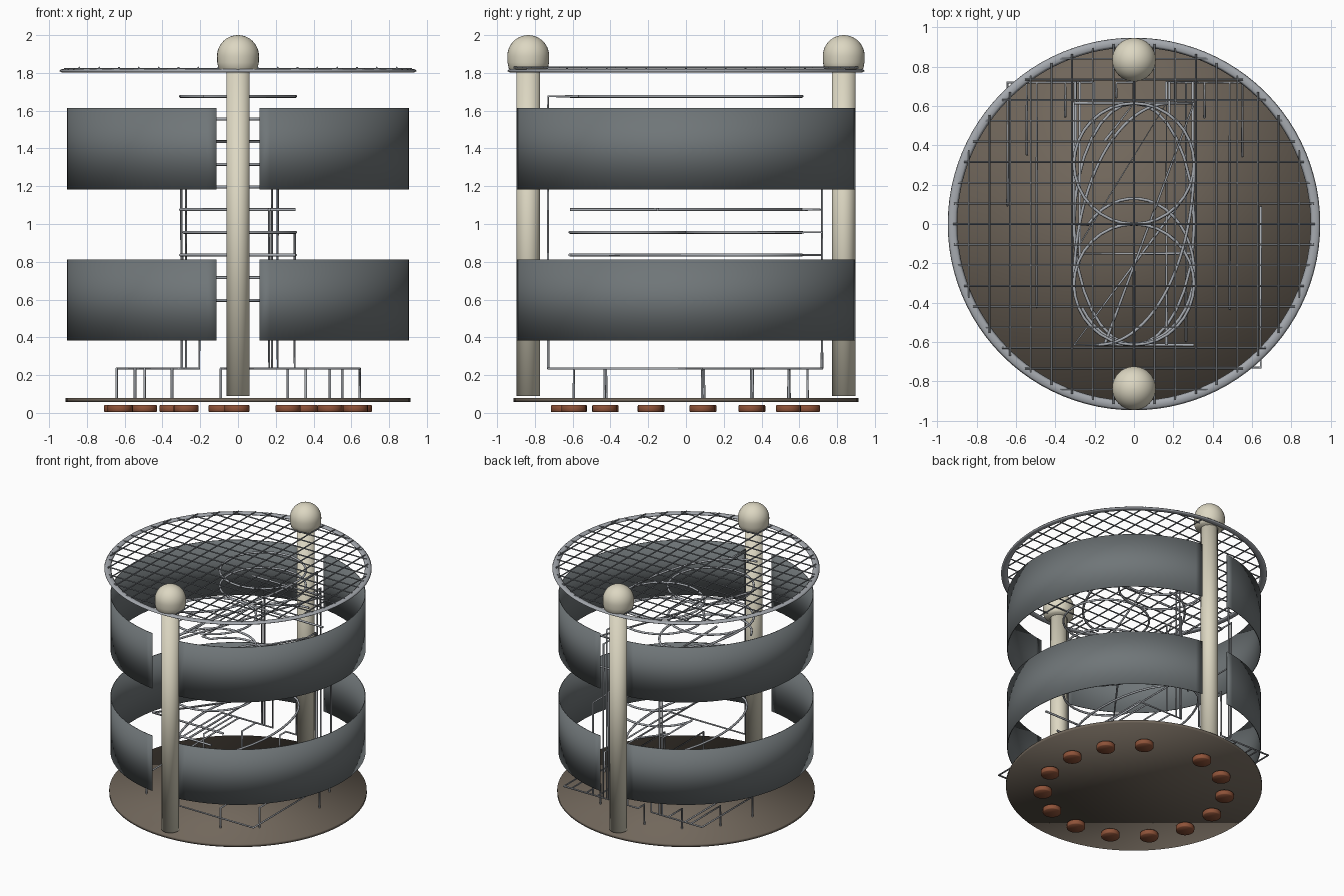
import bpy, bmesh, math
from math import cos, sin, pi, radians, sqrt

if "Cube" in bpy.data.objects:
    bpy.data.objects.remove(bpy.data.objects["Cube"], do_unlink=True)


def material(name, rgb):
    m = bpy.data.materials.new(name)
    m.use_nodes = True
    m.diffuse_color = (*rgb, 1)
    m.node_tree.nodes["Principled BSDF"].inputs["Base Color"].default_value = (*rgb, 1)
    return m


CREAM = material("cream ceramic", (0.72, 0.68, 0.54))
BROWN = material("brown mica", (0.165, 0.135, 0.105))
COPPER = material("copper brown", (0.27, 0.085, 0.04))
SLATE = material("slate metal", (0.16, 0.18, 0.188))
STEEL = material("light steel", (0.38, 0.4, 0.43))
DARK = material("mesh steel", (0.22, 0.24, 0.265))


def finish(ob):
    """Point the faces outward and shade the part smooth all round."""
    bm = bmesh.new()
    bm.from_mesh(ob.data)
    bmesh.ops.recalc_face_normals(bm, faces=bm.faces)
    for f in bm.faces:
        f.smooth = True
    bm.to_mesh(ob.data)
    bm.free()


def make_mesh(name, verts, faces, mat):
    me = bpy.data.meshes.new(name)
    me.from_pydata(verts, [], faces)
    me.materials.append(mat)
    ob = bpy.data.objects.new(name, me)
    bpy.context.collection.objects.link(ob)
    finish(ob)


def lathe(name, profile, mat, centre=(0, 0), n=48, closed=False):
    """Spin (radius, z) points about z; caps the ends unless the profile is a loop."""
    k = len(profile)
    verts = [(centre[0] + r * cos(2 * pi * i / n), centre[1] + r * sin(2 * pi * i / n), z)
             for i in range(n) for r, z in profile]
    faces = []
    for i in range(n):
        j = (i + 1) % n
        for p in range(k if closed else k - 1):
            q = (p + 1) % k
            faces.append((i * k + p, j * k + p, j * k + q, i * k + q))
    if not closed:
        faces += [[i * k for i in range(n)], [i * k + k - 1 for i in range(n)]]
    make_mesh(name, verts, faces, mat)


def wires(name, paths, radius, mat):
    """Round wires along polylines; a path is a (points, cyclic) pair."""
    cu = bpy.data.curves.new(name, "CURVE")
    cu.dimensions = "3D"
    cu.bevel_depth = radius
    cu.bevel_resolution = 2
    cu.use_fill_caps = True
    for pts, cyclic in paths:
        sp = cu.splines.new("POLY")
        sp.points.add(len(pts) - 1)
        for point, co in zip(sp.points, pts):
            point.co = (*co, 1)
        sp.use_cyclic_u = cyclic
    cu.materials.append(mat)
    ob = bpy.data.objects.new(name, cu)
    bpy.context.collection.objects.link(ob)
    bpy.ops.object.select_all(action="DESELECT")
    ob.select_set(True)
    bpy.context.view_layer.objects.active = ob
    bpy.ops.object.convert(target="MESH")
    finish(bpy.context.view_layer.objects.active)


# Base disc and the feet spaced around it
lathe("base_disc", [(0.912, 0.057), (0.912, 0.08)], BROWN, n=96)
FEET = [radians(98 + 24.5 * k) for k in range(14)]
for a in FEET:
    lathe("foot", [(0.062, 0.004), (0.066, 0.009), (0.066, 0.037), (0.062, 0.042)],
          COPPER, (0.65 * cos(a), 0.65 * sin(a)), n=24)

# Posts with rounded caps, front and back
cap = [(0.09, 1.806), (0.104, 1.825), (0.11, 1.855)]
cap += [(0.111 * cos(radians(t)), 1.889 + 0.111 * sin(radians(t))) for t in range(0, 89, 8)]
for side, y in (("front", -0.835), ("back", 0.835)):
    lathe(side + "_post", [(0.062, 0.09), (0.062, 1.82)], CREAM, (0, y), n=32)
    lathe(side + "_post_cap", cap, CREAM, (0, y), n=32)

# Curved wall bands: two levels, a left and a right half each
gap = math.asin(0.115 / 0.903)
STEPS = 48
for level, z0, z1 in (("lower", 0.383, 0.813), ("upper", 1.183, 1.613)):
    for side, s in (("left", 1), ("right", -1)):
        verts, faces = [], []
        for i in range(STEPS + 1):
            a = -pi / 2 + gap + (pi - 2 * gap) * i / STEPS
            for r, z in ((0.904, z0), (0.904, z1), (0.898, z1), (0.898, z0)):
                verts.append((s * r * cos(a), r * sin(a), z))
        for i in range(STEPS):
            for p in range(4):
                q = (p + 1) % 4
                faces.append((4 * i + p, 4 * i + q, 4 * i + 4 + q, 4 * i + 4 + p))
        faces += [(0, 1, 2, 3), tuple(4 * STEPS + p for p in range(4))]
        make_mesh(f"{level}_{side}_band", verts, faces, SLATE)

# Top ring and the wire mesh across it
lathe("top_ring", [(0.898, 1.812), (0.908, 1.804), (0.935, 1.803), (0.947, 1.81),
                   (0.938, 1.819), (0.91, 1.821)], STEEL, n=96, closed=True)
bars = []
for k in range(-8, 9):
    c = 0.105 * k
    h = sqrt(0.92 ** 2 - c * c)
    bars.append(([(-h, c, 1.82), (h, c, 1.82)], False))
    bars.append(([(c, -h, 1.828), (c, h, 1.828)], False))
wires("top_mesh", bars, 0.0048, DARK)


# Stacked wire figures: each is a list of (points, cyclic) strokes
def arc(cy, ry, a0, a1, rx=0.305, cx=0, n=32):
    return [(cx + rx * cos(radians(a0 + (a1 - a0) * i / n)),
             cy + ry * sin(radians(a0 + (a1 - a0) * i / n))) for i in range(n + 1)]


def loop(cy, ry):
    return arc(cy, ry, 0, 348.75, n=31), True


W, H, Q = 0.305, 0.615, 0.307
FIGURES = [
    [loop(0, H)],
    [([(-0.15, 0.42), (0, H), (0, -H)], False), ([(-0.2, -H), (0.2, -H)], False)],
    [(arc(Q, Q, 170, -35) + [(-W, -H), (W, -H)], False)],
    [(arc(Q, Q, 160, -90) + arc(-Q, Q, 90, -160), False)],
    [([(0.165, -H), (0.165, H), (-W, -0.15), (W, -0.15)], False)],
    [([(W, H), (-W, H), (-W, 0)] + arc(-0.24, 0.37, 140, -150), False)],
    [loop(-Q, Q), (arc(-Q, 3 * Q, 180, 90, W * 1.6, W * 0.6), False)],
    [([(-W, H), (W, H), (-0.15, -H)], False)],
    [loop(Q, Q), loop(-Q, Q)],
    [loop(Q, Q), (arc(Q, 3 * Q, 0, -90, W * 1.6, -W * 0.6), False)],
]

# For each figure: foot index, riser x, riser y, and the y where the lead joins
LEADS = [
    (1, -0.205, 0.72, 0.45), (0, 0, 0.72, H), (2, -0.295, 0.72, 0.35), (13, 0.3, 0.72, 0.33),
    (12, 0.165, 0.72, H), (3, -0.3, 0.72, H), (5, -0.275, 0.72, -0.2), (9, 0.21, 0.72, H),
    (8, 0.18, 0.72, 0.55), (11, 0, -0.73, -0.57),
]
for i, (strokes, (foot, rx, ry, join)) in enumerate(zip(FIGURES, LEADS)):
    z = 0.596 + 0.12 * i
    wires(f"wire_figure_{i}", [([(x, y, z) for x, y in pts], cyc) for pts, cyc in strokes],
          0.008, STEEL)
    fx, fy = 0.65 * cos(FEET[foot]), 0.65 * sin(FEET[foot])
    lead = [(fx, fy, 0.07), (fx, fy, 0.235), (fx, ry, 0.235), (rx, ry, 0.235),
            (rx, ry, z), (rx, join, z)]
    wires(f"lead_wire_{i}", [(lead, False)], 0.0068, STEEL)
